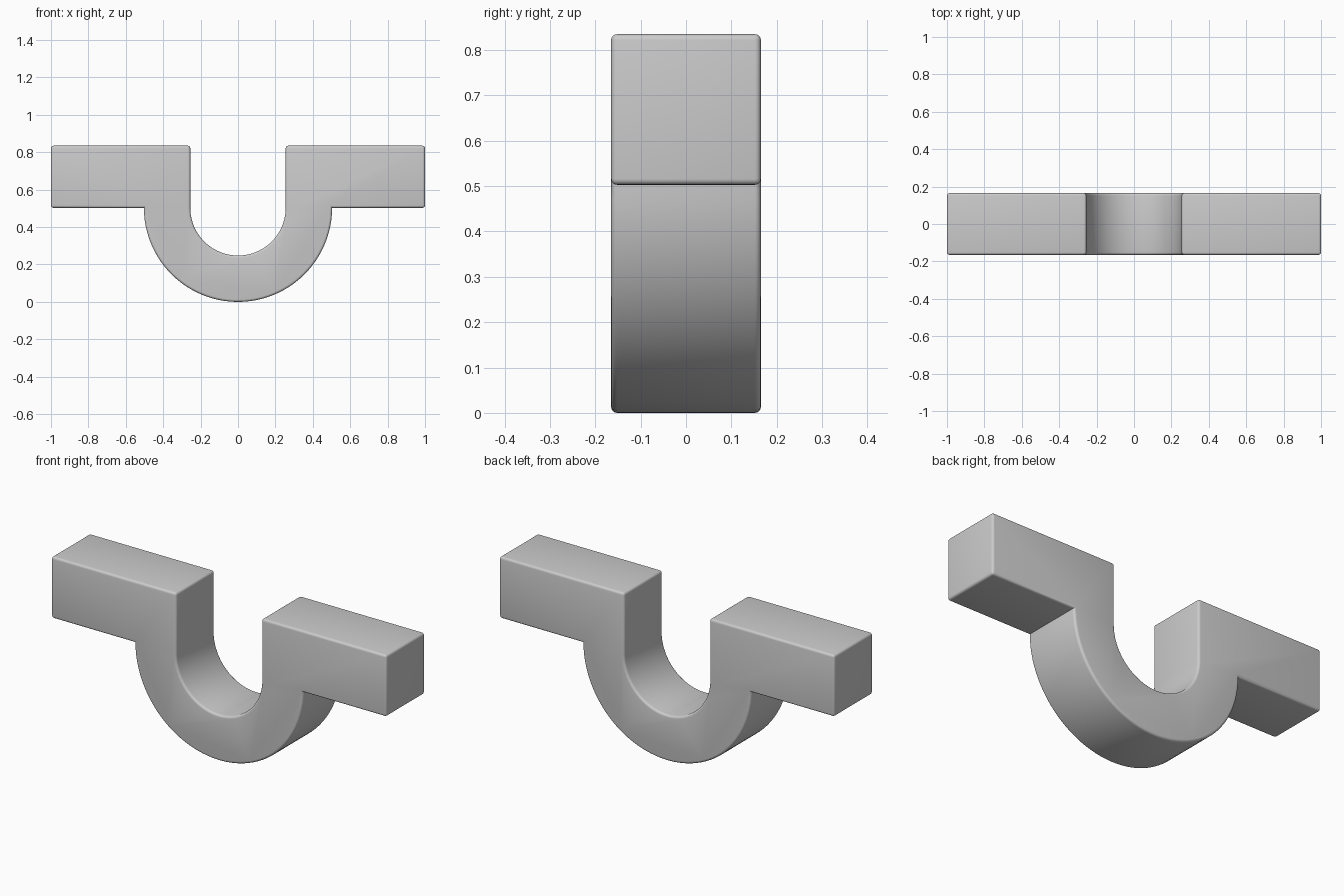
import bpy, bmesh, math

if "Cube" in bpy.data.objects:
    bpy.data.objects.remove(bpy.data.objects["Cube"])

HALF_DEPTH = 0.165   # half thickness along y
TOP = 0.835          # top of the arms
MID = 0.503          # arm underside and centre of the curve
R_IN, R_OUT = 0.255, 0.503
STEPS = 48           # segments per half circle


def arc(radius, start, end):
    pts = []
    for i in range(STEPS + 1):
        a = start + (end - start) * i / STEPS
        pts.append((radius * math.cos(a), MID + radius * math.sin(a)))
    return pts


# Clamp outline: left arm, inner curve, right arm, outer curve
outline = [(-1, MID), (-1, TOP), (-R_IN, TOP)]
outline += arc(R_IN, math.pi, 2 * math.pi)
outline += [(R_IN, TOP), (1, TOP), (1, MID)]
outline += arc(R_OUT, 2 * math.pi, math.pi)

# Extrude the outline through the depth
bm = bmesh.new()
front = bm.faces.new([bm.verts.new((x, -HALF_DEPTH, z)) for x, z in outline])
ext = bmesh.ops.extrude_face_region(bm, geom=[front], use_keep_orig=True)
new_verts = [g for g in ext["geom"] if isinstance(g, bmesh.types.BMVert)]
bmesh.ops.translate(bm, verts=new_verts, vec=(0, 2 * HALF_DEPTH, 0))
bmesh.ops.recalc_face_normals(bm, faces=bm.faces)

# Mark the outer edges for rounding, leaving the inside corners crisp
weight = bm.edges.layers.float.new("bevel_weight_edge")
for e in bm.edges:
    along_depth = abs(e.verts[0].co.y - e.verts[1].co.y) > 0.1
    if not along_depth or e.calc_face_angle_signed(0) > math.radians(30):
        e[weight] = 1.0

mesh = bpy.data.meshes.new("pipe_clamp")
bm.to_mesh(mesh)
bm.free()
clamp = bpy.data.objects.new("pipe_clamp", mesh)
bpy.context.collection.objects.link(clamp)

# Plain grey material
grey = bpy.data.materials.new("light_grey")
grey.diffuse_color = (0.6, 0.6, 0.6, 1)
grey.use_nodes = True
grey.node_tree.nodes["Principled BSDF"].inputs["Base Color"].default_value = grey.diffuse_color
mesh.materials.append(grey)

# Small rounded edges
bevel = clamp.modifiers.new("rounded_edges", "BEVEL")
bevel.limit_method = 'WEIGHT'
bevel.width = 0.013
bevel.segments = 4

bpy.context.view_layer.objects.active = clamp
clamp.select_set(True)
bpy.ops.object.modifier_apply(modifier=bevel.name)
bpy.ops.object.shade_smooth_by_angle(angle=math.radians(35))
